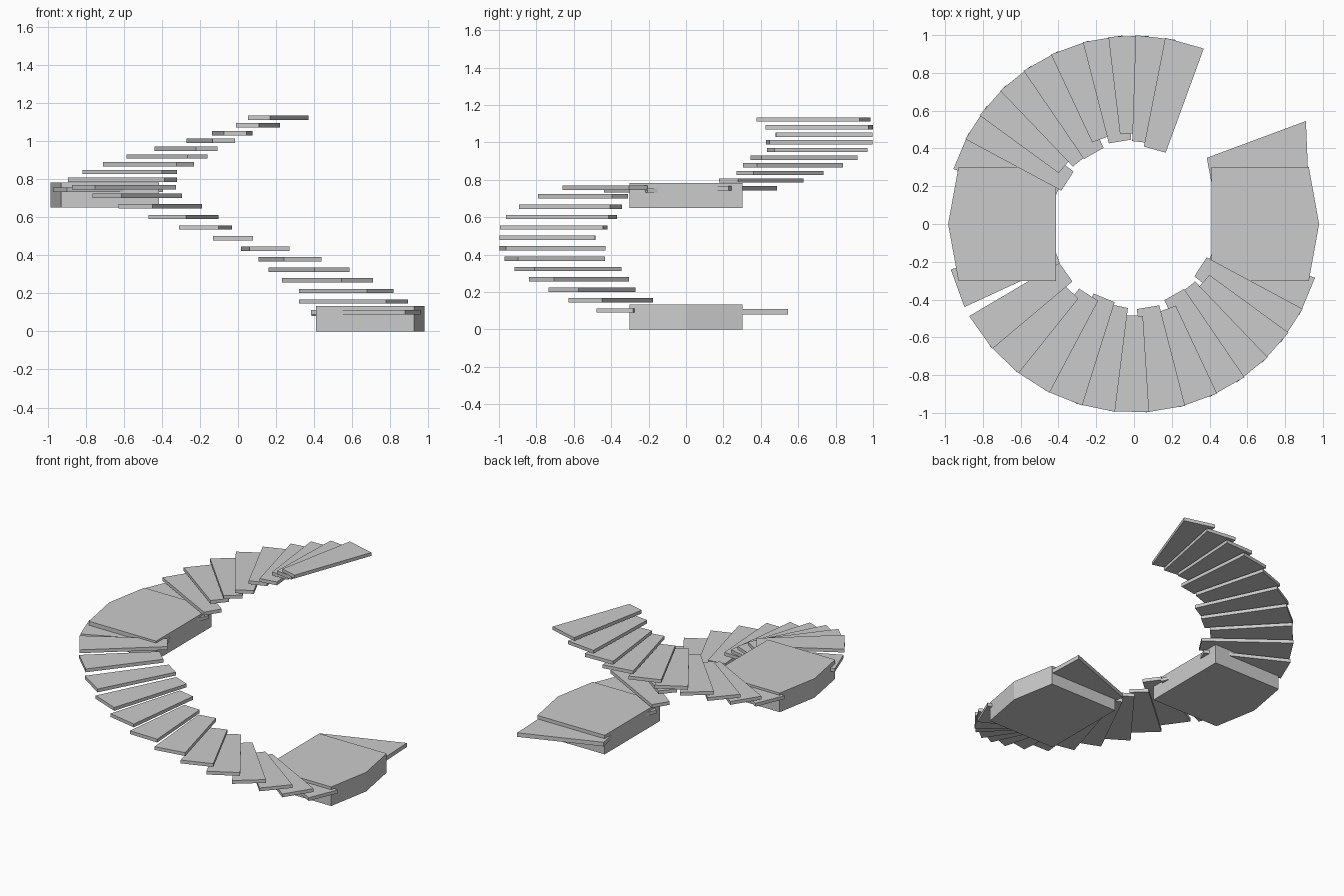
import bpy, bmesh
from math import radians, sin, cos

cube = bpy.data.objects.get("Cube")
if cube:
    bpy.data.objects.remove(cube, do_unlink=True)

stone = bpy.data.materials.new("light_grey")
stone.use_nodes = True
GREY = (0.6, 0.6, 0.6, 1)
stone.diffuse_color = GREY
stone.node_tree.nodes["Principled BSDF"].inputs["Base Color"].default_value = GREY


def slab(name, outline, bottom, height):
    """Extrude a flat outline upwards into a solid slab."""
    bm = bmesh.new()
    face = bm.faces.new([bm.verts.new((x, y, bottom)) for x, y in outline])
    top = bmesh.ops.extrude_face_region(bm, geom=[face])["geom"]
    verts = [v for v in top if isinstance(v, bmesh.types.BMVert)]
    bmesh.ops.translate(bm, verts=verts, vec=(0, 0, height))
    bmesh.ops.recalc_face_normals(bm, faces=bm.faces)
    mesh = bpy.data.meshes.new(name)
    bm.to_mesh(mesh)
    bm.free()
    mesh.materials.append(stone)
    obj = bpy.data.objects.new(name, mesh)
    bpy.context.collection.objects.link(obj)
    return obj


OUTER, OUTER_HALF, INNER_HALF = 0.994, 0.106, 0.06
THICK = 0.023


def tread(name, angle, inner, z):
    """Tapered tread; angle in degrees counter-clockwise from +x, z at mid thickness."""
    c, s = cos(radians(angle)), sin(radians(angle))
    corners = ((inner, -INNER_HALF), (OUTER, -OUTER_HALF),
               (OUTER, OUTER_HALF), (inner, INNER_HALF))
    slab(name, [(r * c - t * s, r * s + t * c) for r, t in corners], z - THICK / 2, THICK)


# Landings: straight inner side, bowed outer side
LANDING = [(0.41, -0.303), (0.925, -0.303), (0.98, 0), (0.925, 0.303), (0.41, 0.303)]
slab("lower_landing", LANDING, 0, 0.132)
slab("upper_landing", [(-x - 0.004, -y) for x, y in LANDING], 0.65, 0.132)

# Entry step leading up to the lower landing
slab("entry_step", [(0.91, 0.545), (0.385, 0.35), (0.41, 0.22), (0.922, 0.26)], 0.08, 0.028)

# Lower flight: (angle from the front towards +x, inner radius)
lower = [(67.4, .44), (57.2, .419), (48.8, .478), (39, .44), (29.7, .43), (20, .482),
         (9.6, .447), (-1.5, .485), (-11.9, .442), (-22, .422), (-32.7, .445),
         (-43.8, .489), (-54.7, .442)]
for i, (a, r) in enumerate(lower):
    tread(f"lower_tread_{i + 1}", a - 90, r, min(0.101 + 0.0555 * i, 0.757))
tread("lower_tread_last", -160, 0.44, 0.743)

# Upper flight: (angle from the back towards -x, inner radius)
upper = [(67, .44), (57.2, .419), (48.8, .478), (39, .44), (29.7, .43), (20, .482),
         (9.6, .443), (1.7, .48), (-6.6, .435), (-15.6, .409)]
for i, (a, r) in enumerate(upper):
    tread(f"upper_tread_{i + 1}", a + 90, r, 0.755 + 0.0408 * i)
